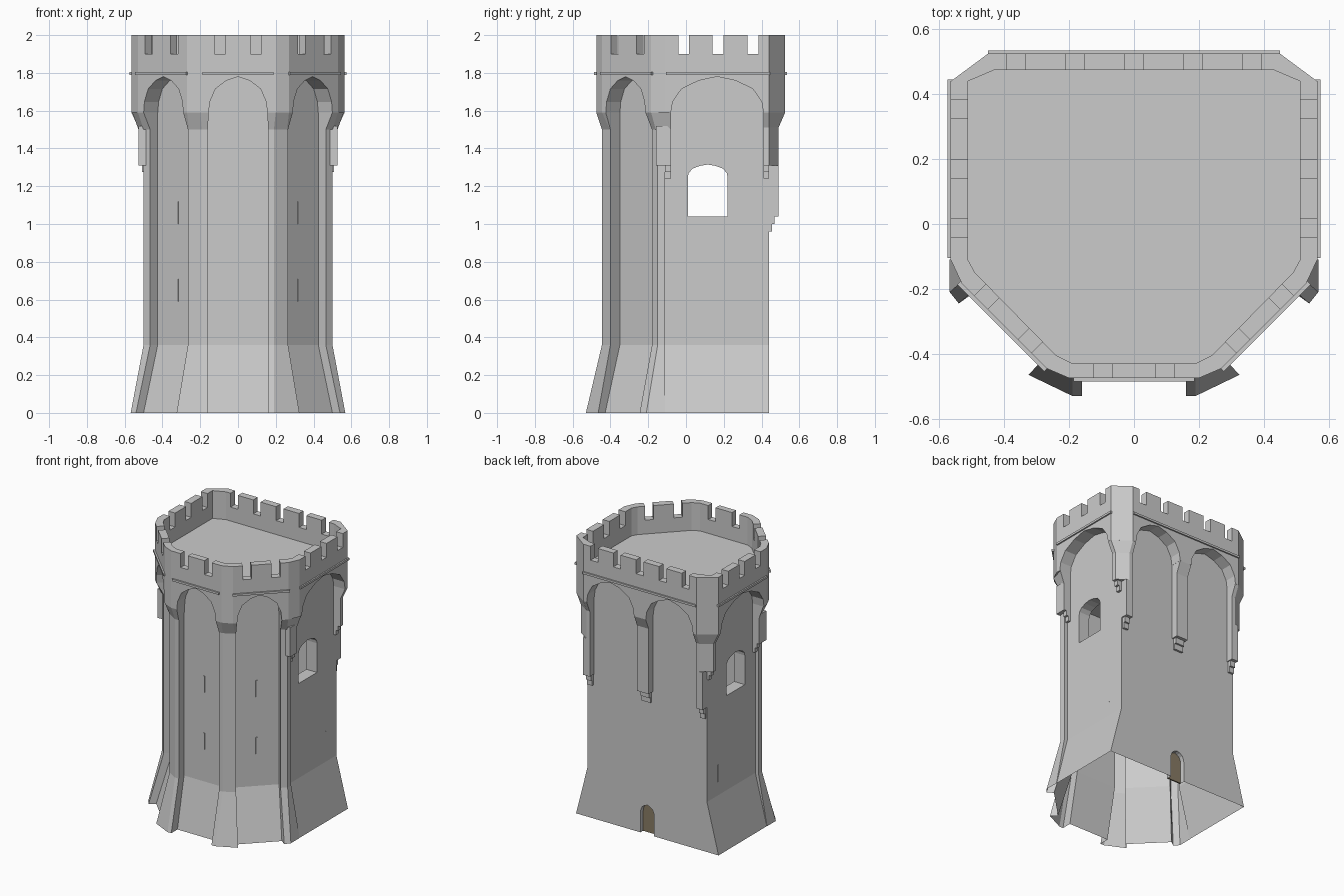
import bpy, bmesh
from math import sin, cos, radians

if "Cube" in bpy.data.objects:
    bpy.data.objects.remove(bpy.data.objects["Cube"])


def build(name, solids, color=None):
    """One object from several lofts; each loft is a list of equal-length 3D rings."""
    bm = bmesh.new()
    for rings in solids:
        vs = [[bm.verts.new(p) for p in r] for r in rings]
        n = len(vs[0])
        for a, b in zip(vs, vs[1:]):
            for i in range(n):
                bm.faces.new((a[i], a[(i + 1) % n], b[(i + 1) % n], b[i]))
        bm.faces.new(vs[0][::-1])
        bm.faces.new(vs[-1])
    bmesh.ops.recalc_face_normals(bm, faces=bm.faces)
    me = bpy.data.meshes.new(name)
    bm.to_mesh(me)
    bm.free()
    ob = bpy.data.objects.new(name, me)
    bpy.context.collection.objects.link(ob)
    if color:
        m = bpy.data.materials.new(name)
        m.diffuse_color = color
        m.use_nodes = True
        m.node_tree.nodes["Principled BSDF"].inputs["Base Color"].default_value = m.diffuse_color
        me.materials.append(m)
    return ob


def full(half):
    return half + [(-x, y) for x, y in reversed(half)]


def ring(pts, z, s=1):
    return [(s * x, y, z) for x, y in pts]


def prism(c, deg, prof, d0, d1, s=1):
    """Extrude an upright (u, z) profile along a wall normal, from offset d0 to d1."""
    a = radians(deg)
    nx, ny, tx, ty = cos(a), sin(a), -sin(a), cos(a)
    return [[(s * (c[0] + tx * u + nx * d), c[1] + ty * u + ny * d, z)
             for u, z in prof] for d in (d0, d1)]


def rect(h, z0, z1):
    return [(-h, z0), (h, z0), (h, z1), (-h, z1)]


def box(x0, x1, y0, y1, z0, z1, s=1):
    p = [(x0, y0), (x1, y0), (x1, y1), (x0, y1)]
    return [ring(p, z0, s), ring(p, z1, s)]


def arched(h, z0, spring, rise):
    arc = [(1, 0), (.96, .3), (.77, .66), (.4, .89), (0, 1)]
    up = [(h * u, spring + rise * v) for u, v in arc]
    return [(-h, z0), (h, z0)] + up + [(-u, z) for u, z in reversed(up[:-1])]


def cut(ob, *cutters):
    for c in cutters:
        m = ob.modifiers.new("cut", 'BOOLEAN')
        m.operation, m.solver, m.object = 'DIFFERENCE', 'EXACT', c
        c.hide_render = True
    dg = bpy.context.evaluated_depsgraph_get()
    me = bpy.data.meshes.new_from_object(ob.evaluated_get(dg))
    ob.modifiers.clear()
    ob.data = me
    for c in cutters:
        bpy.data.objects.remove(c)


S = (1, -1)
FRONT, DIAG, SIDE, BACK = (0, -.385), (.32, -.245), (.475, .165), (.235, .44)

# shaft with corner buttresses and flared foot
mid = full([(.16, -.385), (.16, -.445), (.19, -.445), (.265, -.40), (.215, -.35),
            (.425, -.14), (.465, -.18), (.5, -.15), (.5, -.11), (.475, -.11), (.475, .44)])
foot = full([(.16, -.46), (.16, -.53), (.19, -.53), (.325, -.465), (.288, -.428),
             (.50, -.216), (.54, -.245), (.568, -.21), (.568, -.11), (.566, -.11), (.567, .44)])
shaft = build("shaft", [[ring(foot, 0), ring(mid, .36), ring(mid, 1.595)]])
windows = build("window_cutter", [prism((.475, .115), 0, arched(.105, 1.04, 1.25, .065), -.085, .1, s) for s in S])
doorway = build("door_cutter", [prism((0, .44), 90, arched(.055, -.1, .14, .07), -.04, .1)])
cut(shaft, windows, doorway)

# open the underside and the inner ends of the window reveals
bm = bmesh.new()
bm.from_mesh(shaft.data)
dead = [f for f in bm.faces if all(v.co.z < .001 for v in f.verts)
        or all(abs(abs(v.co.x) - .39) < .002 and v.co.z > 1 for v in f.verts)]
bmesh.ops.delete(bm, geom=dead, context='FACES')
bm.to_mesh(shaft.data)
bm.free()

build("door", [prism((0, .44), 90, arched(.054, 0, .14, .069), -.039, -.03)], (.25, .2, .13, 1))

# parapet: overhanging block with roof well, crenels and wall arches cut out
outer = full([(.20, -.475), (.27, -.445), (.53, -.185), (.565, -.11), (.565, .44), (.45, .525)])
inner = full([(.19, -.43), (.24, -.405), (.49, -.15), (.512, -.11), (.512, .44), (.43, .475)])
parapet = build("parapet", [[ring(outer, 1.59), ring(outer, 2)]])
well = build("well_cutter", [[ring(inner, 1.8), ring(inner, 2.1)]])

notch = rect(.029, 1.9, 2.1)
gaps = [prism((0, .5), 90, notch, -.08, .08)]
for s in S:
    gaps += [prism((x, .5), 90, notch, -.08, .08, s) for x in (.182, .363)]
    gaps += [prism((.54, y), 0, notch, -.08, .08, s) for y in (-.012, .17, .355)]
    gaps += [prism((.095, -.45), -90, notch, -.05, .08, s)]
    gaps += [prism(p, -45, notch, -.08, .08, s) for p in ((.32, -.36), (.455, -.225))]
crenels = build("crenel_cutter", gaps)

bays = [prism(FRONT, -90, arched(.155, 1.5, 1.59, .19), 0, .2)]
for s in S:
    bays += [prism(DIAG, -45, arched(.148, 1.5, 1.59, .19), 0, .2, s),
             prism(SIDE, 0, arched(.245, 1.5, 1.59, .19), 0, .2, s),
             prism(BACK, 90, arched(.188, 1.5, 1.59, .19), 0, .2, s)]
arches = build("arch_cutter", bays)
cut(parapet, well, crenels, arches)

# string course moulding
band = lambda h: rect(h, 1.79, 1.805)
strips = [prism((0, -.475), -90, band(.187), -.005, .011),
          prism((0, .525), 90, band(.45), -.005, .01)]
for s in S:
    strips += [prism((.565, .17), 0, band(.275), -.005, .01, s),
               prism((.4025, -.3125), -45, band(.19), -.005, .011, s)]
build("string_course", strips)

# flared corbels joining front buttresses to the parapet
corbels = []
for s in S:
    corbels.append([
        ring([(.16, -.38), (.16, -.445), (.19, -.445), (.26, -.403), (.265, -.40), (.215, -.35)], 1.5, s),
        ring([(.155, -.38), (.155, -.475), (.20, -.475), (.27, -.445), (.29, -.425), (.215, -.35)], 1.591, s)])
    corbels.append([
        ring([(.425, -.14), (.465, -.18), (.5, -.16), (.527, -.08), (.47, -.08)], 1.5, s),
        ring([(.425, -.14), (.50, -.215), (.53, -.185), (.56, -.08), (.47, -.08)], 1.591, s)])
build("buttress_corbels", corbels)

# hanging pilasters on sides and back, each ending in small steps
pil = []
for s in S:
    pil.append(box(.46, .527, -.16, -.08, 1.31, 1.52, s))
    low = [(.46, .41), (.527, .41), (.527, .44), (.45, .49), (.423, .49), (.423, .43)]
    top = [(.46, .41), (.565, .41), (.565, .44), (.45, .525), (.423, .525), (.423, .43)]
    pil.append([ring(low, 1.31, s), ring(low, 1.51, s), ring(top, 1.591, s)])
    for y in (-.11, .41):
        pil += [box(.46, .508, y, y + .03, 1.275, 1.31, s), box(.46, .492, y, y + .03, 1.24, 1.275, s)]
    pil += [box(.423, .475, .43, .49, 1.04, 1.31, s),
            box(.43, .468, .43, .468, 1.0, 1.04, s), box(.43, .468, .43, .455, .96, 1.0, s)]
low = full([(.046, .43), (.046, .49)])
top = full([(.046, .43), (.046, .525)])
pil += [[ring(low, 1.04), ring(low, 1.51), ring(top, 1.591)],
        box(-.035, .035, .43, .468, 1.0, 1.04), box(-.035, .035, .43, .455, .96, 1.0)]
build("hanging_pilasters", pil)

# arrow slits
slits = []
for z in (.59, 1.0):
    slits.append(prism(FRONT, -90, rect(.006, z, z + .12), -.01, .002))
    slits += [prism(DIAG, -45, rect(.006, z, z + .12), -.01, .002, s) for s in S]
slits += [prism((.475, .315), 0, rect(.005, .46, .58), -.01, .002, s) for s in S]
build("arrow_slits", slits)
